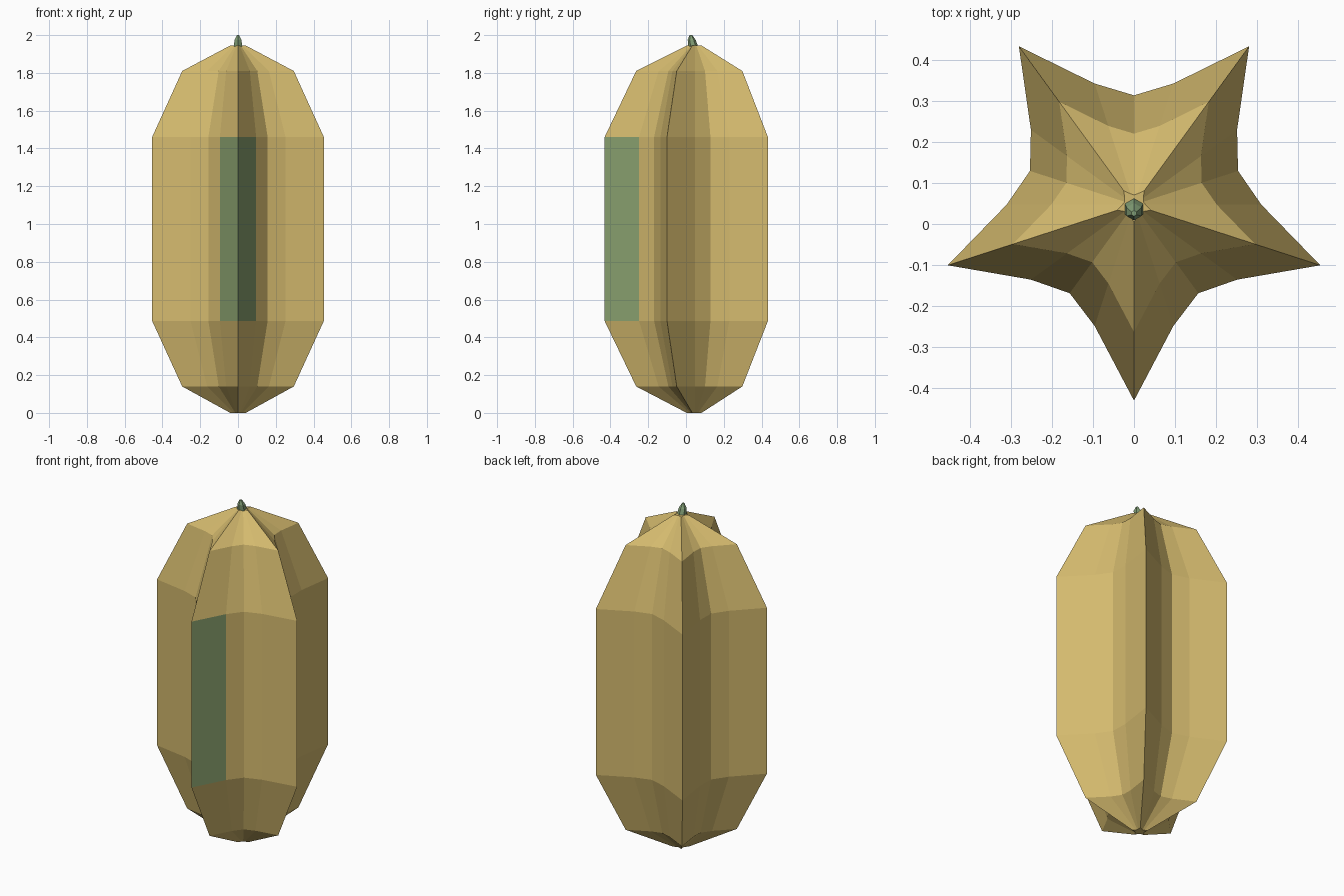
import bpy
import bmesh
from math import sin, cos, pi
from mathutils import Vector

cube = bpy.data.objects.get("Cube")
if cube:
    bpy.data.objects.remove(cube, do_unlink=True)


def material(name, srgb):
    """Flat colour given as 0-255 screen values."""
    colour = [((c / 255 + 0.055) / 1.055) ** 2.4 for c in srgb] + [1]
    mat = bpy.data.materials.new(name)
    mat.use_nodes = True
    mat.diffuse_color = colour
    bsdf = mat.node_tree.nodes["Principled BSDF"]
    bsdf.inputs["Base Color"].default_value = colour
    bsdf.inputs["Roughness"].default_value = 0.8
    return mat


def loft(name, rings, materials, paint=None):
    """Skin a stack of vertex rings and close both ends with fans."""
    bm = bmesh.new()
    loops = [[bm.verts.new(p) for p in ring] for ring in rings]
    count = len(loops[0])
    for level, (low, high) in enumerate(zip(loops, loops[1:])):
        for i in range(count):
            j = (i + 1) % count
            face = bm.faces.new((low[i], low[j], high[j], high[i]))
            face.material_index = paint(level, i) if paint else 0
    for loop in (loops[0], loops[-1]):
        centre = bm.verts.new(sum((v.co for v in loop), Vector()) / count)
        for i in range(count):
            bm.faces.new((loop[i], loop[(i + 1) % count], centre))
    bmesh.ops.recalc_face_normals(bm, faces=bm.faces)
    mesh = bpy.data.meshes.new(name)
    bm.to_mesh(mesh)
    bm.free()
    for mat in materials:
        mesh.materials.append(mat)
    obj = bpy.data.objects.new(name, mesh)
    bpy.context.collection.objects.link(obj)
    return obj


yellow = material("ripe_yellow", (212, 186, 110))
green = material("unripe_green", (138, 162, 111))
stem_green = material("stem_green", (128, 156, 116))

# Fruit body: five-pointed star section, ridge pointing to the front first
CENTRE_Y = 0.047
STAR = (0.478, 0.311, 0.267, 0.311)  # ridge, flank, valley, flank
PROFILE = ((0.0, 0.09), (0.14, 0.65), (0.487, 1.0),
           (1.46, 1.0), (1.81, 0.65), (1.945, 0.09))  # height, scale
SIDES = 5 * len(STAR)


def star_ring(z, scale):
    ring = []
    for i in range(SIDES):
        a = -pi / 2 + 2 * pi * i / SIDES
        r = STAR[i % len(STAR)] * scale
        ring.append((r * cos(a), CENTRE_Y + r * sin(a), z))
    return ring


# Green patch on both outer flanks of the front ridge, at mid height
loft("fruit_body", [star_ring(z, s) for z, s in PROFILE], [yellow, green],
     lambda level, i: int(level == 2 and i in (0, SIDES - 1)))


# Stem: small six-sided stub, leaning slightly forward
def stem_ring(z, y, r):
    return [(r * sin(i * pi / 3), y + r * cos(i * pi / 3), z) for i in range(6)]


loft("stem", [stem_ring(1.94, 0.038, 0.026), stem_ring(1.975, 0.03, 0.021),
              stem_ring(2.0, 0.026, 0.007)], [stem_green])
